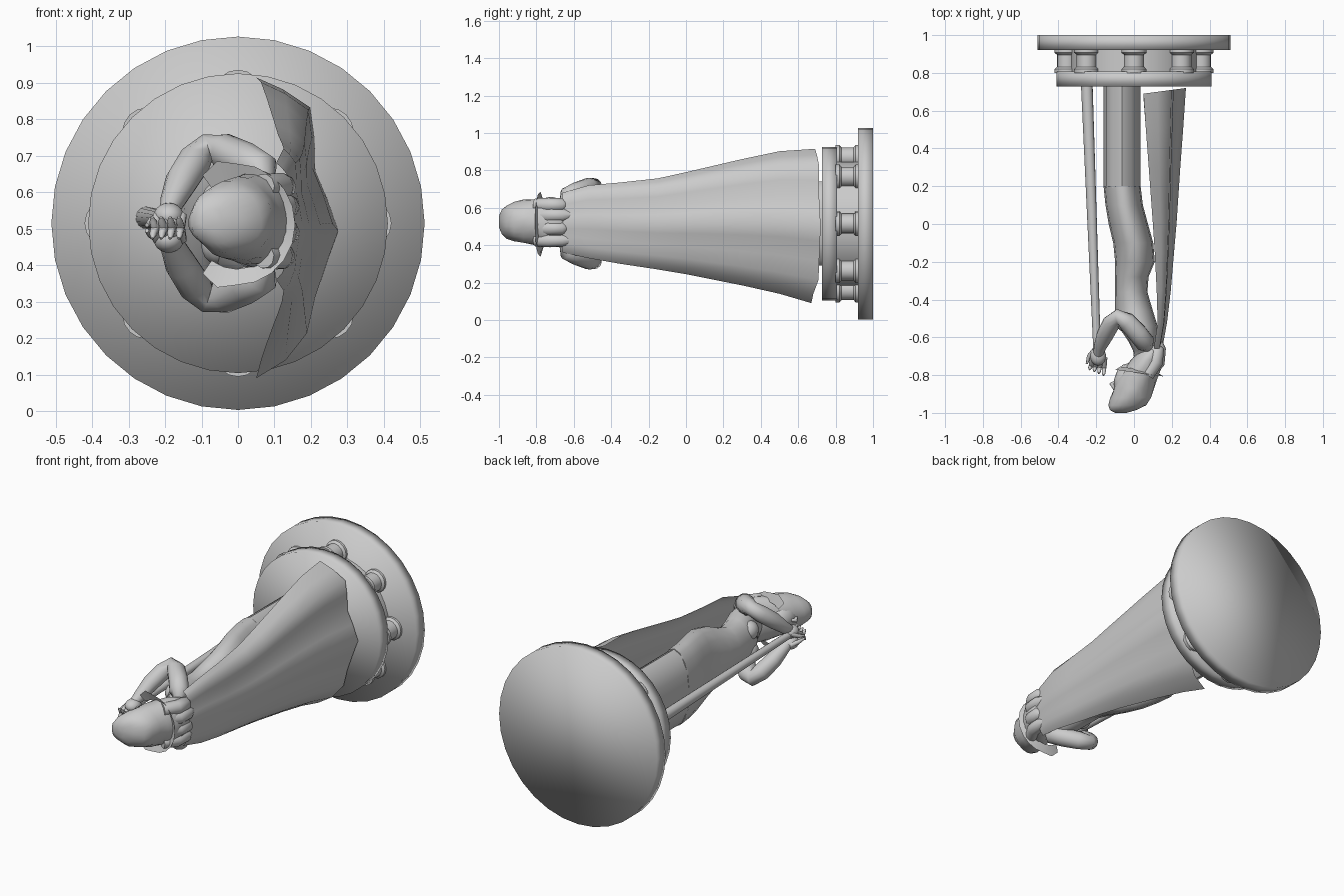
import bpy, bmesh, math
from mathutils import Vector

CZ = 0.515  # height of the long axis, which runs along y


def finish(name, bm, angle=40):
    bmesh.ops.recalc_face_normals(bm, faces=bm.faces[:])
    me = bpy.data.meshes.new(name)
    bm.to_mesh(me)
    bm.free()
    ob = bpy.data.objects.new(name, me)
    bpy.context.collection.objects.link(ob)
    bpy.ops.object.select_all(action='DESELECT')
    ob.select_set(True)
    bpy.context.view_layer.objects.active = ob
    bpy.ops.object.shade_smooth_by_angle(angle=math.radians(angle))
    return ob


def skin(name, rings, closed=True, caps=True, angle=40):
    bm = bmesh.new()
    vs = [[bm.verts.new(p) for p in r] for r in rings]
    n = len(vs[0])
    for a, b in zip(vs, vs[1:]):
        for i in range(n if closed else n - 1):
            j = (i + 1) % n
            bm.faces.new((a[i], a[j], b[j], b[i]))
    if caps:
        bm.faces.new(vs[0])
        bm.faces.new(vs[-1])
    return finish(name, bm, angle)


def body(name, secs, n=16, cz=CZ, angle=50, lump=0):
    """Stack of ellipses along y: (y, centre x, radius x, radius z); lump adds wavy locks."""
    rings = []
    for i, (y, cx, rx, rz) in enumerate(secs):
        ring = []
        for k in range(n):
            a = k * math.tau / n
            w = 1 + lump * math.sin(5 * a + 1.7 * i)
            ring.append((cx + rx * w * math.cos(a), y, cz + rz * w * math.sin(a)))
        rings.append(ring)
    return skin(name, rings, angle=angle)


def lathe(name, prof, x=0, z=CZ, n=32, angle=50):
    return body(name, [(y, x, r, r) for r, y in prof], n, z, angle)


def tube(name, pts, radii, n=10):
    pts = [Vector(p) for p in pts]
    rings = []
    for i, p in enumerate(pts):
        t = (pts[min(i + 1, len(pts) - 1)] - pts[max(i - 1, 0)]).normalized()
        u = t.orthogonal().normalized() if i == 0 else (u - t * u.dot(t)).normalized()
        v = t.cross(u)
        rings.append([p + radii[i] * (u * math.cos(a) + v * math.sin(a))
                      for a in (k * math.tau / n for k in range(n))])
    return skin(name, rings, angle=60)


def blob(name, c, s, seg=14):
    bm = bmesh.new()
    bmesh.ops.create_uvsphere(bm, u_segments=seg, v_segments=10, radius=1)
    for v in bm.verts:
        v.co = Vector((c[0] + v.co.x * s[0], c[1] + v.co.y * s[1], c[2] + v.co.z * s[2]))
    return finish(name, bm, 80)


# Round pedestal: smooth-shaded base disc, inner drum, upper disc and eight balusters
lathe("base_disc", [(0.512, 1.0), (0.512, 0.92)], angle=120)
lathe("inner_drum", [(0.335, 0.93), (0.335, 0.79)])
lathe("upper_disc", [(0.411, 0.808), (0.411, 0.727)], angle=120)
for k in range(8):
    a = k * math.tau / 8
    lathe("baluster", [(0.066, 0.925), (0.066, 0.907), (0.053, 0.896), (0.053, 0.832),
                       (0.066, 0.82), (0.066, 0.80)],
          0.355 * math.cos(a), CZ + 0.355 * math.sin(a), 16, 35)

# Wide gown under the cape: faceted lower skirt, then hips, waist and chest
body("lower_skirt", [(0.74, -0.063, 0.098, 0.225), (0.19, -0.063, 0.098, 0.225)], 12, angle=35)
body("gown", [(0.2, -0.063, 0.098, 0.228), (0.1, -0.052, 0.099, 0.228), (0.0, -0.03, 0.104, 0.226),
              (-0.1, -0.004, 0.106, 0.215), (-0.2, 0.005, 0.105, 0.188),
              (-0.28, -0.012, 0.089, 0.153), (-0.36, -0.015, 0.086, 0.13),
              (-0.46, 0.0, 0.1, 0.138), (-0.54, 0.02, 0.105, 0.155),
              (-0.62, 0.05, 0.08, 0.155), (-0.67, 0.055, 0.06, 0.12),
              (-0.71, 0.045, 0.045, 0.06), (-0.8, 0.015, 0.045, 0.05)])
for s in (-1, 1):
    blob("bust", (-0.05, -0.51, CZ + s * 0.06), (0.052, 0.06, 0.055))

# Cape: open sheet widening toward the pedestal
# rows: y, low edge z, high edge z, edge x, back x
rows = [(-0.66, 0.36, 0.68, 0.105, 0.15), (-0.52, 0.33, 0.72, 0.125, 0.175),
        (-0.35, 0.30, 0.735, 0.12, 0.195), (-0.15, 0.27, 0.757, 0.11, 0.212),
        (0.0, 0.245, 0.79, 0.10, 0.225), (0.3, 0.185, 0.86, 0.078, 0.245),
        (0.5, 0.14, 0.902, 0.063, 0.26), (0.69, 0.09, 0.915, 0.05, 0.275)]
cross = [(0, 0), (0.06, 0.36), (0.15, 0.62), (0.27, 0.72), (0.4, 0.88), (0.49, 1),
         (0.6, 0.86), (0.69, 0.72), (0.8, 0.71), (0.9, 0.66), (0.96, 0.33), (1, 0)]
sheet = []
for i, (y, z0, z1, xe, xb) in enumerate(rows):
    hem = 1 if i == len(rows) - 1 else 0
    sheet.append([(xe + (xb - xe) * f, y + hem * (0.03 * f - 0.02 * (t < 0.1)), z0 + (z1 - z0) * t)
                  for t, f in cross])
skin("cape", sheet, closed=False, caps=False, angle=80)

# Staff held in front
tube("staff", [(-0.25, 0.74, 0.53), (-0.195, -0.68, 0.525)], [0.031, 0.02], 14)

# Arms and hands meeting on the staff, fingers spread toward the head
for s, side in ((1, "left"), (-1, "right")):
    def P(x, y, d):
        return (x, y, CZ + s * d)
    tube(side + "_arm",
         [P(0.07, -0.65, 0.11), P(0.06, -0.63, 0.145), P(0.02, -0.58, 0.17), P(-0.04, -0.515, 0.197),
          P(-0.085, -0.49, 0.205), P(-0.12, -0.525, 0.17), P(-0.155, -0.59, 0.115),
          P(-0.18, -0.65, 0.06), P(-0.19, -0.69, 0.035)],
         [0.03, 0.053, 0.053, 0.05, 0.04, 0.047, 0.045, 0.034, 0.025], 12)
    d = 0.02 if s > 0 else 0.045
    blob(side + "_palm", P(-0.19, -0.7, d), (0.042, 0.05, 0.036))
    for f in range(4):
        x = -0.222 + f * 0.023
        tip = 0.76 + 0.01 * f
        tube(side + "_finger", [P(x, -0.71, d), P(x * 1.02, -0.75, d - 0.025),
                                P(x * 1.05, -tip, d - 0.05), P(x * 1.06, -tip - 0.012, d - 0.062)],
             [0.013, 0.0125, 0.01, 0.004], 7)
    tube(side + "_thumb", [P(-0.21, -0.67, d), P(-0.238, -0.7, d - 0.015), P(-0.25, -0.74, d - 0.025)],
         [0.015, 0.012, 0.006], 7)

# Head, face and wavy hair
blob("face", (-0.025, -0.845, 0.525), (0.082, 0.11, 0.078))
tube("nose", [(-0.1, -0.88, 0.525), (-0.118, -0.845, 0.525), (-0.1, -0.835, 0.525)], [0.007, 0.013, 0.008], 8)
body("hair", [(-1.0, -0.07, 0.03, 0.03), (-0.985, -0.06, 0.07, 0.065),
              (-0.96, -0.035, 0.1, 0.088), (-0.92, -0.015, 0.108, 0.105),
              (-0.87, 0.0, 0.105, 0.115), (-0.82, 0.015, 0.105, 0.12),
              (-0.77, 0.045, 0.1, 0.128), (-0.72, 0.07, 0.085, 0.13),
              (-0.67, 0.09, 0.065, 0.12), (-0.645, 0.1, 0.04, 0.09)], 24, 0.525, 80, 0.035)
for z, x, tip, r in ((0.615, 0.115, -0.64, 0.036), (0.56, 0.125, -0.6, 0.036),
                     (0.49, 0.125, -0.635, 0.036), (0.425, 0.115, -0.6, 0.034)):
    tube("hair_lock", [(0.07, -0.8, z), (x, -0.73, z), (x + 0.008, -0.66, z), (x, tip, z)],
         [r, r * 1.1, r, r * 0.45], 10)

# Flared collar band around the head, open in front with pointed ends
collar_in, collar_out = [], []
for k in range(15):
    a = math.radians(-126 + k * 252 / 14)
    c, s = math.cos(a), math.sin(a)
    for lst, r, lift in ((collar_in, 0.118, 0.02), (collar_out, 0.16 + 0.015 * (k in (1, 13)), 0.0)):
        lst.append((-0.003 + r * c, -0.785 - 0.14 * r * c + lift, 0.512 + r * 1.04 * s))
skin("collar", [collar_in, collar_out], closed=False, caps=False, angle=25)
